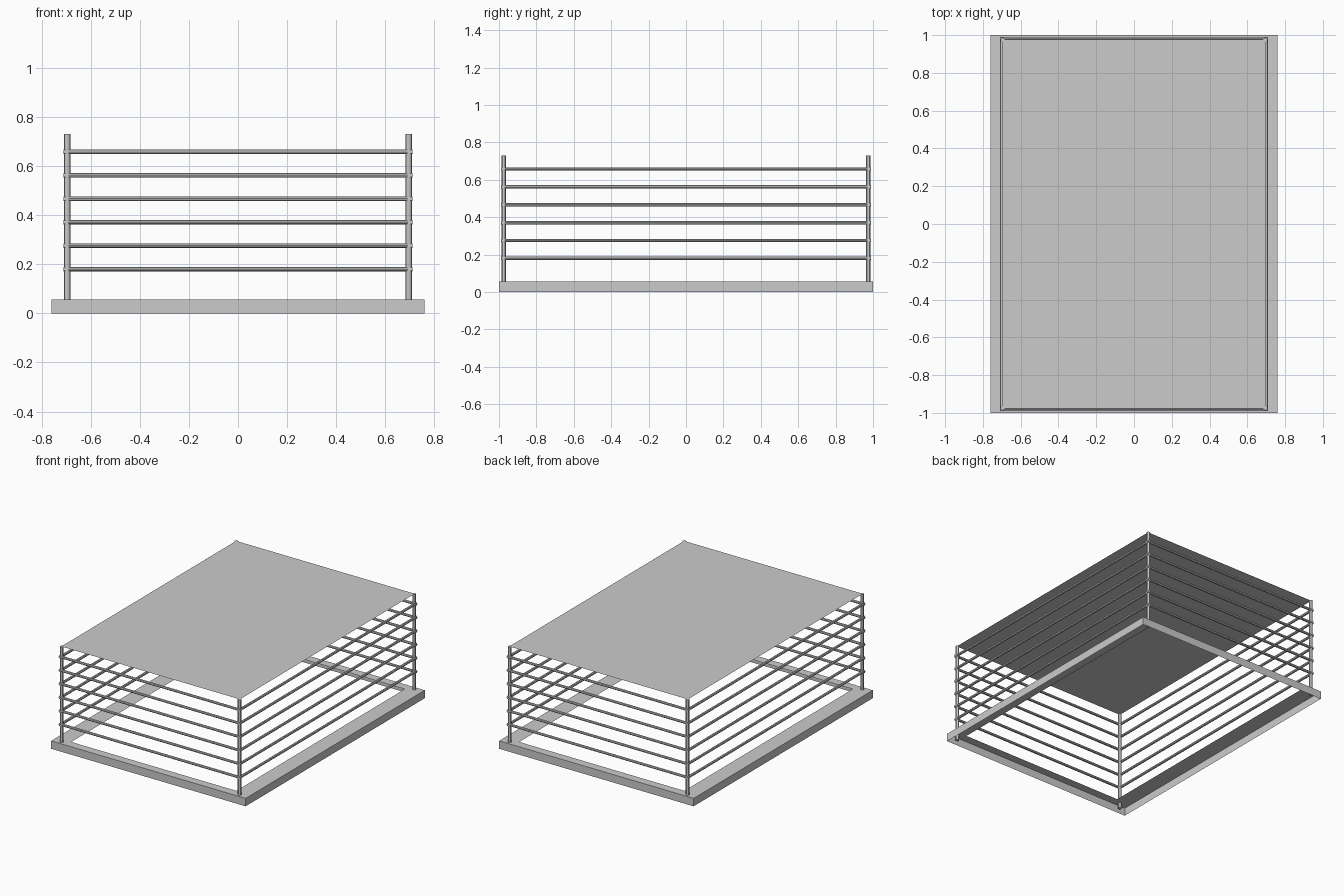
import bpy, bmesh
from mathutils import Vector

if "Cube" in bpy.data.objects:
    bpy.data.objects.remove(bpy.data.objects["Cube"])

PX, PY, TOP = 0.695, 0.974, 0.73      # post centres and height
BASE_H = 0.056


def mesh_object(name, verts, faces):
    me = bpy.data.meshes.new(name)
    me.from_pydata(verts, [], faces)
    ob = bpy.data.objects.new(name, me)
    bpy.context.collection.objects.link(ob)
    return ob


def rod(name, a, b, r, sides=8):
    a, b = Vector(a), Vector(b)
    bpy.ops.mesh.primitive_cylinder_add(vertices=sides, radius=r, depth=(b - a).length,
                                        location=(a + b) / 2)
    ob = bpy.context.object
    ob.name = name
    ob.rotation_euler = (b - a).to_track_quat('Z', 'Y').to_euler()
    bpy.ops.object.shade_smooth_by_angle()
    return ob


def loop(x, y, z):
    return [(-x, -y, z), (x, -y, z), (x, y, z), (-x, y, z)]


# Base: open-bottomed skirt with a flat top flange
verts = loop(0.76, 1.0, 0) + loop(0.76, 1.0, BASE_H) + loop(0.645, 0.94, BASE_H)
faces = [(k + i, k + (i + 1) % 4, k + 4 + (i + 1) % 4, k + 4 + i)
         for k in (0, 4) for i in range(4)]
mesh_object("base_frame", verts, faces)

# Corner posts
for sx in (-1, 1):
    for sy in (-1, 1):
        rod("corner_post", (sx * PX, sy * PY, 0.02), (sx * PX, sy * PY, TOP), 0.0125, 12)

# Six levels of horizontal rails on each side
for n in range(6):
    z = 0.18 + n * 0.0955
    for s in (-1, 1):
        rod("cross_rail", (-PX - 0.015, s * (PY + 0.005), z), (PX + 0.015, s * (PY + 0.005), z), 0.009)
        rod("side_rail", (s * (PX + 0.005), -PY - 0.015, z), (s * (PX + 0.005), PY + 0.015, z), 0.009)

# Thin flat cover
mesh_object("top_cover", loop(PX + 0.003, PY + 0.002, TOP), [(0, 1, 2, 3)])
